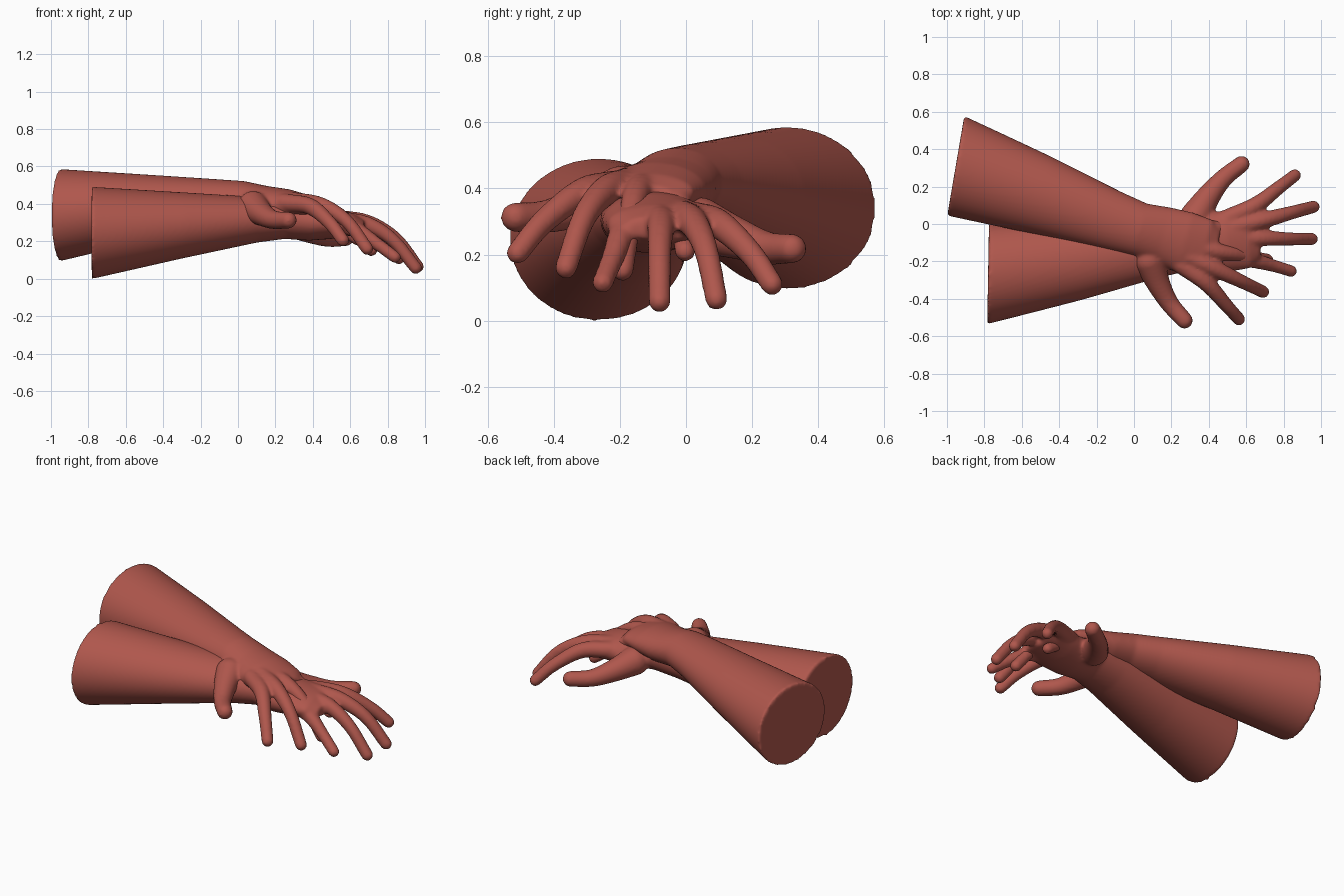
import bpy, bmesh, math
from mathutils import Vector, Matrix

if "Cube" in bpy.data.objects:
    bpy.data.objects.remove(bpy.data.objects["Cube"])

mat = bpy.data.materials.new("brick_red")
mat.diffuse_color = (0.43, 0.095, 0.073, 1)
mat.use_nodes = True
mat.node_tree.nodes["Principled BSDF"].inputs["Base Color"].default_value = mat.diffuse_color

# forearm and palm: x, y, z, half width, half height, yaw in degrees
ARM = [(-0.78, -0.265, 0.245, 0.270, 0.246, -1), (-0.30, -0.196, 0.285, 0.212, 0.177, 4),
       (0.10, -0.132, 0.315, 0.161, 0.122, 6), (0.25, -0.112, 0.320, 0.145, 0.107, 6),
       (0.38, -0.105, 0.302, 0.155, 0.098, 5), (0.50, -0.090, 0.298, 0.165, 0.085, 5),
       (0.61, -0.072, 0.291, 0.165, 0.060, 4), (0.67, -0.060, 0.280, 0.120, 0.038, 4)]

# digits: x, y, z, radius along the bone line
DIGITS = [
    [(0.33, 0.04, 0.29, .085), (0.40, 0.15, 0.25, .064), (0.48, 0.245, 0.22, .050), (0.575, 0.32, 0.218, .045)],
    [(0.50, 0.03, 0.31, .050), (0.65, 0.10, 0.292, .045), (0.775, 0.195, 0.205, .037), (0.86, 0.26, 0.110, .034)],
    [(0.52, -0.02, 0.32, .050), (0.69, 0.02, 0.298, .045), (0.84, 0.06, 0.215, .037), (0.96, 0.092, 0.065, .034)],
    [(0.52, -0.08, 0.315, .050), (0.69, -0.076, 0.290, .043), (0.83, -0.08, 0.205, .036), (0.95, -0.08, 0.058, .034)],
    [(0.50, -0.17, 0.295, .050), (0.63, -0.193, 0.262, .042), (0.745, -0.223, 0.185, .034), (0.84, -0.252, 0.115, .032)],
]


def spline(pts, steps):
    """Smooth path through control points of any dimension."""
    p = [Vector(q) for q in pts]
    p = [p[0] * 2 - p[1]] + p + [p[-1] * 2 - p[-2]]
    out = []
    for i in range(1, len(p) - 2):
        a, b, c, d = p[i - 1:i + 3]
        for k in range(steps):
            t = k / steps
            out.append(0.5 * (2 * b + (c - a) * t + (2 * a - 5 * b + 4 * c - d) * t * t
                              + (3 * b - a - 3 * c + d) * t ** 3))
    return out + [p[-2]]


def loft(bm, rings, n=32):
    """Closed skin over elliptical rings given as centre, u axis, v axis."""
    rows = [[bm.verts.new(c + u * math.cos(2 * math.pi * i / n) + v * math.sin(2 * math.pi * i / n))
             for i in range(n)] for c, u, v in rings]
    for a, b in zip(rows, rows[1:]):
        for i in range(n):
            j = (i + 1) % n
            bm.faces.new((a[i], a[j], b[j], b[i]))
    bm.faces.new(rows[0][::-1])
    bm.faces.new(rows[-1])


def arm(bm):
    # straight sleeve, smoothly continued palm
    rings = []
    fine = [Vector(ARM[0])]
    for a, b in zip(ARM, ARM[1:]):
        fine += [Vector(a).lerp(Vector(b), k / 4) for k in range(1, 5)]
    for x, y, z, w, h, yaw in fine:
        r = math.radians(yaw)
        rings.append((Vector((x, y, z)), Vector((-math.sin(r), math.cos(r), 0)) * w, Vector((0, 0, h))))
    loft(bm, rings, 64)


def digit(bm, pts):
    path = [(Vector(q[:3]), q[3]) for q in
            [tuple(s) for s in spline([p[:3] + (p[3],) for p in pts], 6)]]
    rings = []

    def ring(c, d, r):
        u = d.cross(Vector((0, 0, 1))).normalized()
        rings.append((c, u * r, d.cross(u).normalized() * r))

    d0 = (path[1][0] - path[0][0]).normalized()
    d1 = (path[-1][0] - path[-2][0]).normalized()
    for k in range(5, 0, -1):          # rounded root
        a = math.radians(16 * k)
        ring(path[0][0] - d0 * path[0][1] * math.sin(a), d0, path[0][1] * math.cos(a))
    for i, (c, r) in enumerate(path):
        d = (path[min(i + 1, len(path) - 1)][0] - path[max(i - 1, 0)][0]).normalized()
        ring(c, d, r)
    for k in range(1, 6):              # rounded fingertip
        a = math.radians(16 * k)
        ring(path[-1][0] + d1 * path[-1][1] * math.sin(a), d1, path[-1][1] * math.cos(a))
    loft(bm, rings, 20)


def hand(name, matrix):
    bm = bmesh.new()
    arm(bm)
    for pts in DIGITS:
        digit(bm, pts)
    bm.transform(matrix)
    bmesh.ops.recalc_face_normals(bm, faces=bm.faces)
    me = bpy.data.meshes.new(name)
    bm.to_mesh(me)
    bm.free()
    me.materials.append(mat)
    ob = bpy.data.objects.new(name, me)
    bpy.context.collection.objects.link(ob)
    # fuse the parts into one skin and soften the joins
    rm = ob.modifiers.new("fuse", 'REMESH')
    rm.mode = 'VOXEL'
    rm.voxel_size = 0.01
    rm.use_smooth_shade = True
    sm = ob.modifiers.new("soften", 'SMOOTH')
    sm.factor = 0.5
    sm.iterations = 7
    return ob


# lower hand, then its mirrored twin turned and laid across it
hand("lower_hand", Matrix.Identity(4))
cross = (Matrix.Translation((-0.948, 0.31, 0.343))
         @ Matrix.Scale(-1, 4, (0, 1, 0))
         @ Matrix.Rotation(math.radians(10.7), 4, 'Z')
         @ Matrix.Translation((0.775, 0.265, -0.248)))
hand("upper_hand", cross)
